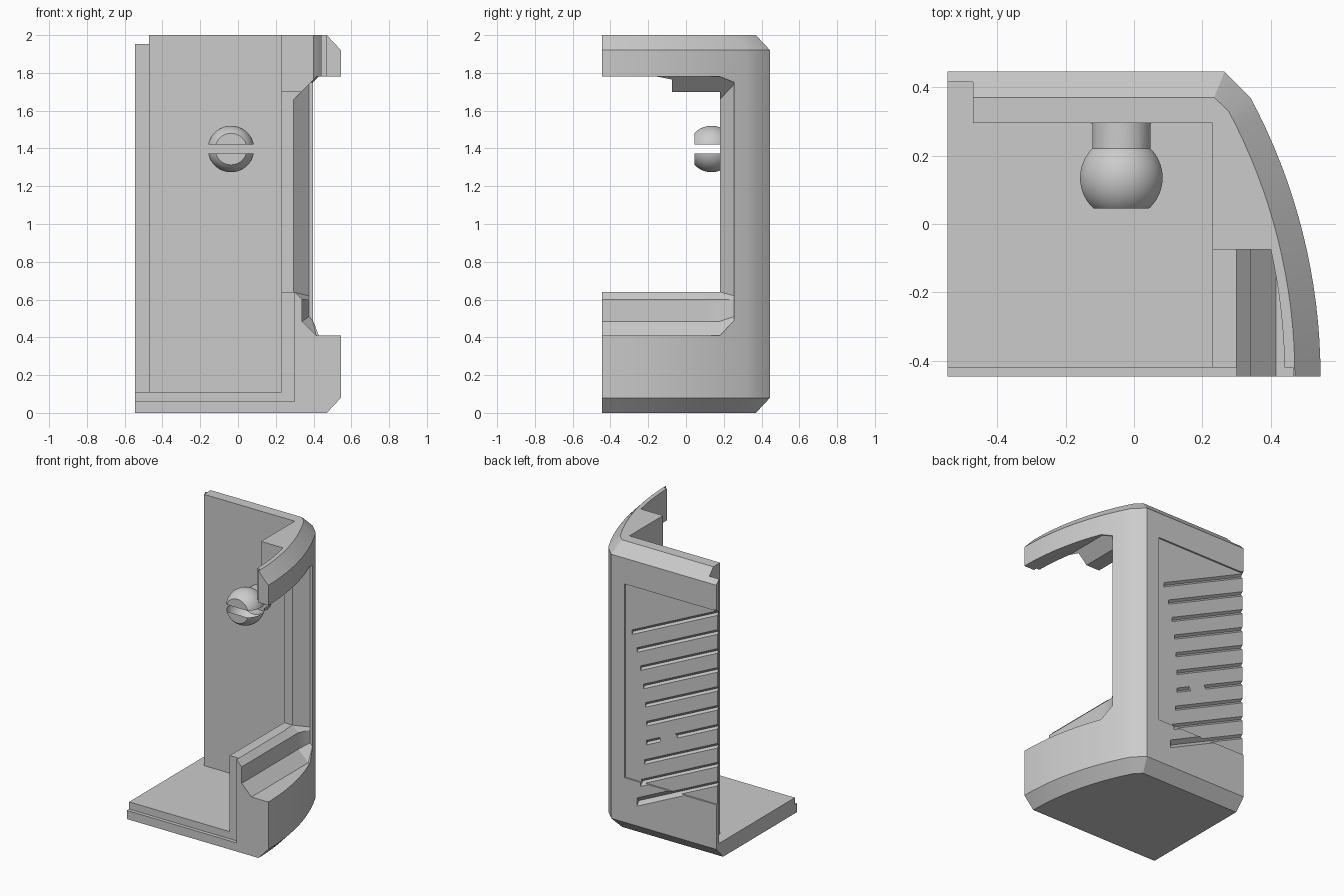
import bpy, bmesh
from math import sin, cos, asin, radians
from mathutils import Matrix, Vector

cube = bpy.data.objects.get("Cube")
if cube:
    bpy.data.objects.remove(cube, do_unlink=True)

grey = bpy.data.materials.new("plain_grey")
grey.use_nodes = True
grey.diffuse_color = (0.6, 0.6, 0.6, 1)
grey.node_tree.nodes["Principled BSDF"].inputs["Base Color"].default_value = (0.6, 0.6, 0.6, 1)


def finish(name, bm):
    bmesh.ops.recalc_face_normals(bm, faces=bm.faces)
    mesh = bpy.data.meshes.new(name)
    bm.to_mesh(mesh)
    bm.free()
    mesh.materials.append(grey)
    obj = bpy.data.objects.new(name, mesh)
    bpy.context.collection.objects.link(obj)
    return obj


def loft(name, rings):
    """Join equal-length rings of points and cap both ends."""
    bm = bmesh.new()
    loops = [[bm.verts.new(p) for p in ring] for ring in rings]
    n = len(loops[0])
    for a, b in zip(loops, loops[1:]):
        for i in range(n):
            j = (i + 1) % n
            bm.faces.new((a[i], a[j], b[j], b[i]))
    bm.faces.new(loops[0])
    bm.faces.new(loops[-1])
    return finish(name, bm)


def box(name, x0, x1, y0, y1, z0, z1):
    ring = [(x0, y0), (x1, y0), (x1, y1), (x0, y1)]
    return loft(name, [[(x, y, z) for x, y in ring] for z in (z0, z1)])


def activate(obj):
    bpy.ops.object.select_all(action='DESELECT')
    obj.select_set(True)
    bpy.context.view_layer.objects.active = obj


def cut(obj, cutter, operation='DIFFERENCE'):
    cutter.hide_render = True
    mod = obj.modifiers.new("cut", 'BOOLEAN')
    mod.operation = operation
    mod.solver = 'EXACT'
    mod.object = cutter
    activate(obj)
    bpy.ops.object.modifier_apply(modifier=mod.name)
    bpy.data.objects.remove(cutter, do_unlink=True)


FRONT, BACK, LEFT = -0.445, 0.445, -0.545
RADIUS = 1.722
CENTRE = 0.545 - RADIUS


def arc(radius, y_end, steps=16):
    """Bowed side wall, from the back corner to the front."""
    top = asin((y_end - FRONT) / radius)
    return [(CENTRE + radius * cos(top * (1 - i / steps)),
             FRONT + radius * sin(top * (1 - i / steps))) for i in range(steps + 1)]


# Outer shell block, chamfered at top and bottom
outer = [(LEFT, FRONT), (LEFT, BACK), (0.265, BACK)] + arc(RADIUS, 0.37)
inset = [(LEFT, FRONT), (LEFT, 0.37), (0.234, 0.37)] + arc(RADIUS - 0.075, 0.33)
levels = [(inset, 0), (outer, 0.08), (outer, 1.92), (inset, 2)]
shell = loft("shell", [[(x, y, z) for x, y in ring] for ring, z in levels])

# Main cavity and the step along the free edge of the back wall
cut(shell, box("cavity_cutter", -1, 0.23, -1, 0.295, 0.11, 3))
cut(shell, box("edge_step_cutter", -1, -0.47, -1, 0.415, 0.11, 3))

# Side opening, with the sill and lintel profile
opening = [(0.2, 0.64), (0.30, 0.64), (0.34, 0.60), (0.34, 0.485), (0.415, 0.41),
           (1, 0.41), (1, 1.78), (0.415, 1.78), (0.335, 1.70), (0.2, 1.70)]
cut(shell, loft("opening_cutter", [[(x, y, z) for x, z in opening] for y in (-1, 0.18)]))

# Splayed jamb of the side opening
near = [(0.295, 0.64), (0.34, 0.60), (0.34, 0.485), (0.415, 0.41),
        (1, 0.41), (1, 1.78), (0.415, 1.78), (0.295, 1.66)]
far = [(0.375, 0.62), (0.377, 0.60), (0.377, 0.51), (0.395, 0.49),
       (1, 0.49), (1, 1.75), (0.385, 1.75), (0.375, 1.74)]
cut(shell, loft("jamb_cutter", [[(x, y, z) for x, z in ring]
                                for ring, y in ((near, 0.1), (near, 0.18), (far, 0.255))]))

# Thin bowed lip at the upper front
inner = [(x - 0.105, y) for x, y in arc(RADIUS, -0.075, 8)]
pocket = [(0.2, -0.075)] + inner + [(0.44, -1), (0.2, -1)]
cut(shell, loft("pocket_cutter", [[(x, y, z) for x, y in pocket] for z in (1.6, 3)]))

# Rebate round the front rim
cut(shell, box("rim_cutter", -1, 0.30, -1, -0.42, 0.06, 3))
cut(shell, box("upper_rim_cutter", 0.2, 0.465, -1, -0.42, 1.7, 3))

# Shallow back panel
cut(shell, box("panel_cutter", -1, 0.163, 0.433, 1, 0.39, 1.74))

# Slanted grooves whose ends follow a curve
ends = [0.112, 0.075, 0.046, 0.024, 0.01, 0.002, 0.002, 0.017, 0.039, 0.068]
for i, end in enumerate(ends):
    start_z = 1.715 - 0.132 * i
    rings = []
    for x in (-0.6, end):
        z = start_z - 0.47 * (x + 0.53)
        rings.append([(x, 0.46, z - 0.045), (x, 0.418, z), (x, 0.46, z + 0.045)])
    cut(shell, loft("groove_cutter", rings))


def turned(name, radius, y0, y1, x, z, segments=48):
    """Cylinder lying along y."""
    bm = bmesh.new()
    bmesh.ops.create_cone(bm, cap_ends=True, segments=segments, radius1=radius,
                          radius2=radius, depth=y1 - y0)
    bm.transform(Matrix.Translation((x, (y0 + y1) / 2, z)) @ Matrix.Rotation(radians(90), 4, 'X'))
    return finish(name, bm)


# Small round boss interrupting the grooves
turned("groove_boss", 0.07, 0.417, 0.433, -0.17, 0.75)

# Ball stud on a neck, flattened in front and slotted across
bm = bmesh.new()
bmesh.ops.create_uvsphere(bm, u_segments=48, v_segments=32, radius=0.123)
bm.transform(Matrix.Translation((-0.037, 0.135, 1.397)) @ Matrix.Rotation(radians(90), 4, 'X'))
stud = finish("ball_stud", bm)
cut(stud, turned("stud_neck", 0.088, 0.15, 0.30, -0.037, 1.397), 'UNION')
cut(stud, box("stud_front_cutter", -1, 1, -1, 0.045, 1, 2))
cut(stud, box("stud_slot_cutter", -1, 1, -1, 0.294, 1.373, 1.42))

for obj in (shell, stud):
    activate(obj)
    bpy.ops.object.shade_smooth_by_angle(angle=radians(28))
